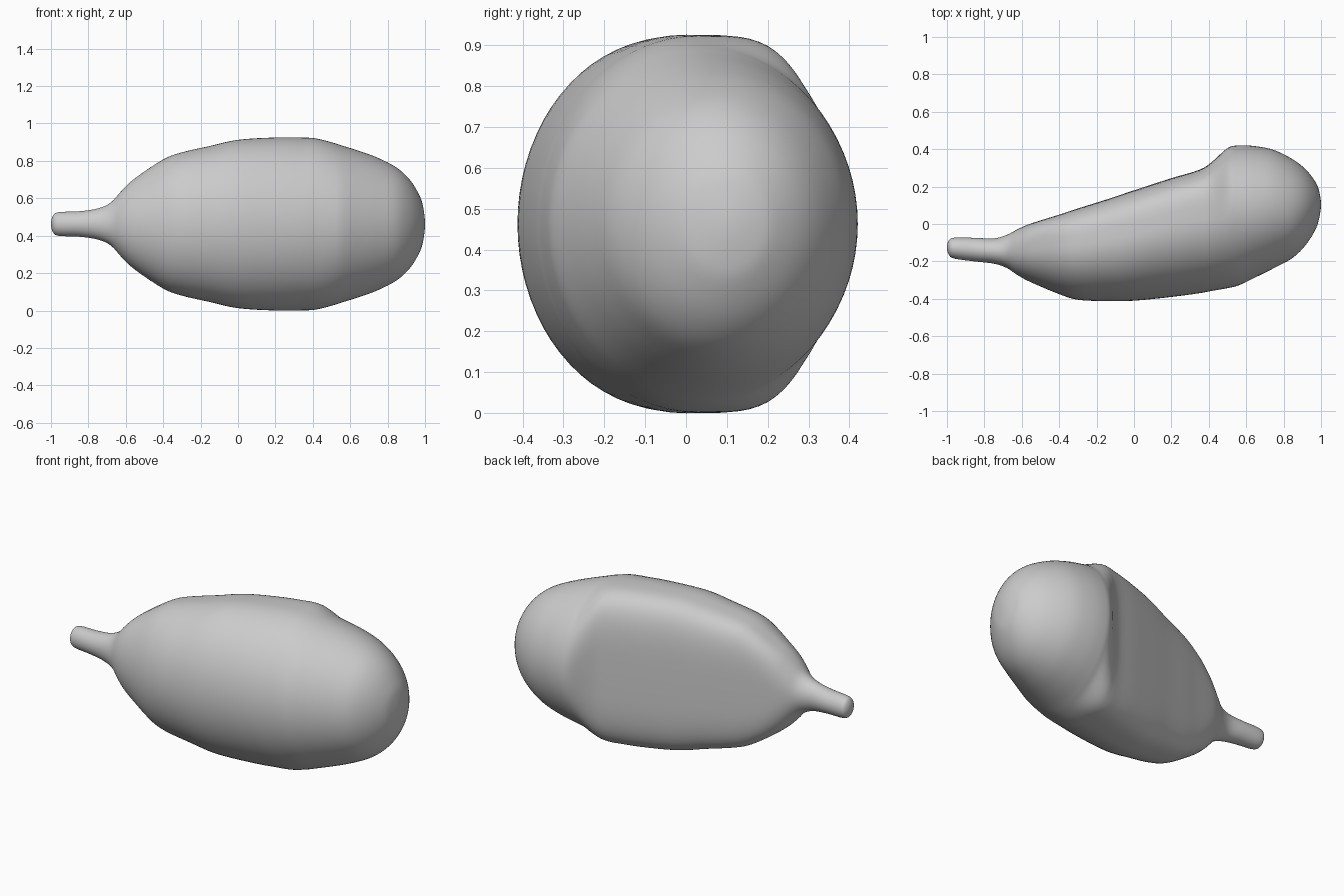
import bpy
import bmesh
import math
from mathutils import Vector

default_cube = bpy.data.objects.get("Cube")
if default_cube:
    bpy.data.objects.remove(default_cube, do_unlink=True)

MID_Z = 0.4625     # height of the horizontal symmetry plane
SIDES = 72         # vertices around each ring
STEPS = 4          # rings between two stations

# Stations along the length: x, half height, front y, back y
STATIONS = [Vector(s) for s in (
    (-1, 0, -.125, -.125),
    (-.99, .043, -.165, -.088),
    (-.96, .063, -.185, -.073),
    (-.85, .068, -.2, -.074),
    (-.75, .083, -.212, -.077),
    (-.68, .115, -.235, -.058),
    (-.62, .18, -.275, -.027),
    (-.55, .245, -.312, .003),
    (-.4, .345, -.375, .05),
    (-.3, .383, -.405, .083),
    (-.15, .417, -.412, .13),
    (0, .45, -.41, .18),
    (.2, .4625, -.39, .245),
    (.35, .462, -.37, .29),
    (.42, .457, -.357, .335),
    (.5, .437, -.343, .406),
    (.56, .418, -.328, .42),
    (.65, .39, -.285, .416),
    (.75, .353, -.235, .395),
    (.85, .3, -.18, .345),
    (.92, .235, -.11, .29),
    (.97, .153, -.03, .225),
    (.99, .09, .03, .175),
    (1, 0, .105, .105),
)]


def mirrored(s):
    """Continue the outline past a tip so that the tip comes out round."""
    return Vector((s[0], -s[1], s[3], s[2]))


def spline(a, b, c, d, t):
    return 0.5 * (2 * b + (c - a) * t + (2 * a - 5 * b + 4 * c - d) * t ** 2
                  + (3 * b - a - 3 * c + d) * t ** 3)


def ramp(low, high, x):
    t = min(max((x - low) / (high - low), 0), 1)
    return t * t * (3 - 2 * t)


def ring_points(station):
    """Oval section whose back half is squared off along the flat panel."""
    x, height, front, back = station
    flat = ramp(-.7, -.45, x) * (1 - ramp(.34, .52, x))
    centre = front + (0.5 + 0.1 * flat) * (back - front)
    power = 2 / (2 + 1.8 * flat)
    for i in range(SIDES):
        angle = math.tau * i / SIDES
        c, s = math.cos(angle), math.sin(angle)
        p, reach = (power, back - centre) if s > 0 else (1, centre - front)
        y = centre + reach * math.copysign(abs(s) ** p, s)
        z = MID_Z + height * math.copysign(abs(c) ** p, c)
        yield x, y, z


# Rings interpolated between the stations
padded = [mirrored(STATIONS[1])] + STATIONS + [mirrored(STATIONS[-2])]
rings = []
for k in range(len(STATIONS) - 1):
    rings += [spline(*padded[k:k + 4], j / STEPS) for j in range(STEPS)]

# Skin with a pole at each tip
bm = bmesh.new()
loops = [[bm.verts.new(p) for p in ring_points(r)] for r in rings[1:]]
for lower, upper in zip(loops, loops[1:]):
    for i in range(SIDES):
        j = (i + 1) % SIDES
        bm.faces.new((lower[i], lower[j], upper[j], upper[i]))
for tip, loop in ((STATIONS[0], loops[0]), (STATIONS[-1], loops[-1])):
    pole = bm.verts.new((tip[0], tip[2], MID_Z))
    for i in range(SIDES):
        bm.faces.new((pole, loop[i], loop[(i + 1) % SIDES]))
bmesh.ops.recalc_face_normals(bm, faces=bm.faces)
mesh = bpy.data.meshes.new("body_with_stem")
bm.to_mesh(mesh)
bm.free()

body = bpy.data.objects.new("body_with_stem", mesh)
bpy.context.collection.objects.link(body)

# Plain grey surface
grey = bpy.data.materials.new("light grey")
grey.use_nodes = True
colour = (0.6, 0.6, 0.6, 1)
grey.diffuse_color = colour
grey.node_tree.nodes["Principled BSDF"].inputs["Base Color"].default_value = colour
mesh.materials.append(grey)

bpy.ops.object.select_all(action="DESELECT")
body.select_set(True)
bpy.context.view_layer.objects.active = body
bpy.ops.object.shade_smooth_by_angle(angle=math.radians(40))
